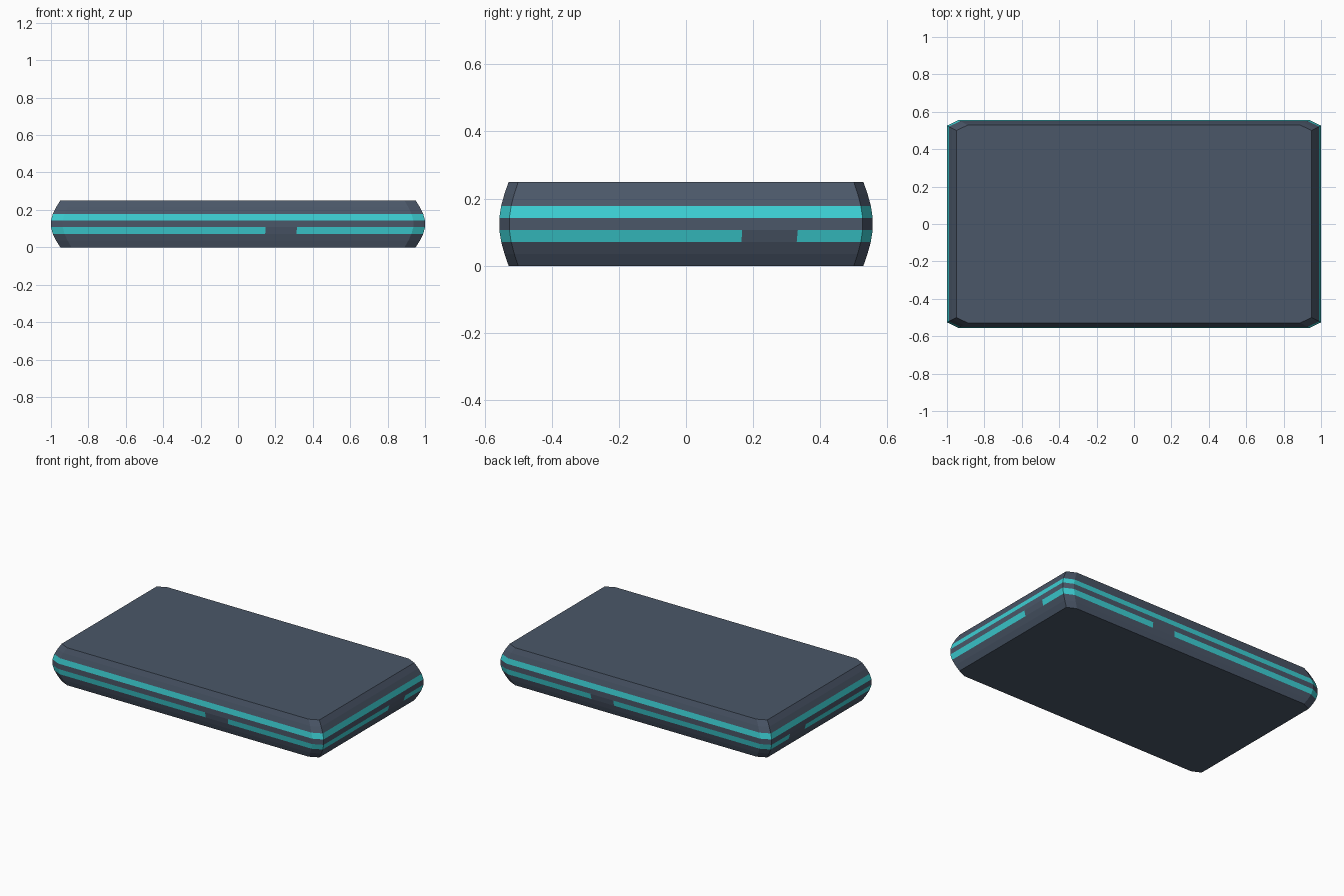
import bpy, bmesh, math

if "Cube" in bpy.data.objects:
    bpy.data.objects.remove(bpy.data.objects["Cube"])


def material(name, rgb):
    m = bpy.data.materials.new(name)
    m.diffuse_color = (*rgb, 1.0)
    m.use_nodes = True
    m.node_tree.nodes["Principled BSDF"].inputs["Base Color"].default_value = m.diffuse_color
    return m


HEIGHT, BANDS = 0.25, 7
HX, HY = 1.0, 0.556          # half sizes at the widest ring
CX, CY = 0.937, 0.526        # where the corner chamfers start
GX, GY = (0.147, 0.3155), (0.167, 0.333)   # gaps in the lower stripe

# Chamfered plan outline, counter-clockwise, with a gap segment on each side
outline = (
    [(x, -HY) for x in (-CX, *GX, CX)]
    + [(HX, y) for y in (-CY, *GY, CY)]
    + [(x, HY) for x in (CX, *reversed(GX), -CX)]
    + [(-HX, y) for y in (CY, *reversed(GY), -CY)]
)


def ring_scale(k):
    bulge = math.sin(math.pi * k / BANDS) / math.sin(math.pi * 3 / BANDS)
    return 0.95 + 0.05 * bulge


# Slab body: stacked rings bulging outwards at mid height
bm = bmesh.new()
rings = []
for k in range(BANDS + 1):
    s = ring_scale(k)
    rings.append([bm.verts.new((x * s, y * s, HEIGHT * k / BANDS)) for x, y in outline])

n = len(outline)
for k in range(BANDS):
    for i in range(n):
        j = (i + 1) % n
        f = bm.faces.new((rings[k][i], rings[k][j], rings[k + 1][j], rings[k + 1][i]))
        # Two glowing stripes; the lower one is interrupted on each side
        if k == 4 or (k == 2 and i % 4 != 1):
            f.material_index = 1

# Flat bottom and top
bm.faces.new(list(reversed(rings[0])))
bm.faces.new(rings[-1])
bmesh.ops.recalc_face_normals(bm, faces=bm.faces)

mesh = bpy.data.meshes.new("striped_slab")
bm.to_mesh(mesh)
bm.free()
mesh.materials.append(material("slate", (0.07, 0.095, 0.14)))
mesh.materials.append(material("teal_stripe", (0.045, 0.62, 0.65)))
slab = bpy.data.objects.new("striped_slab", mesh)
bpy.context.collection.objects.link(slab)
